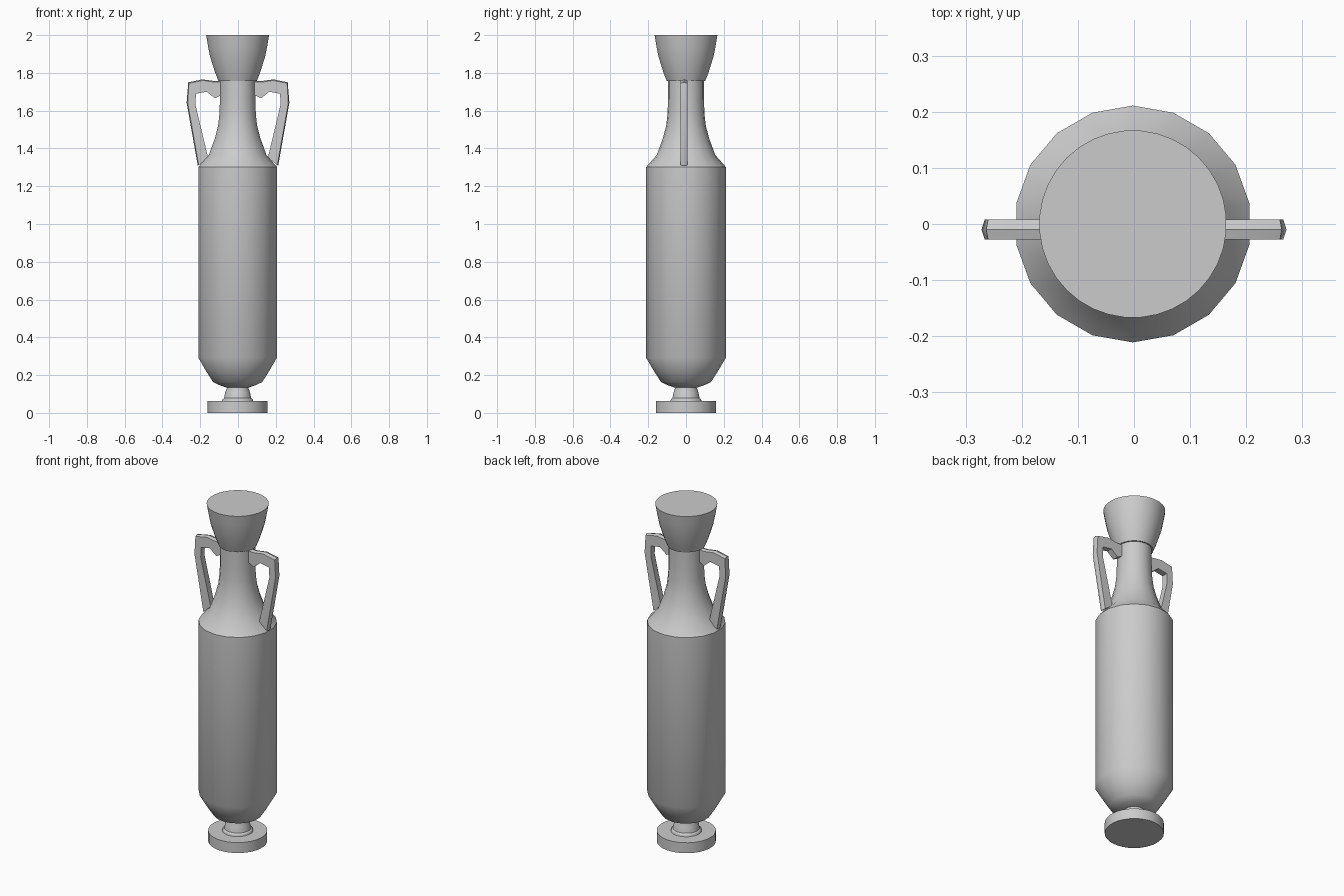
import bpy, bmesh, math
from mathutils import Vector

if "Cube" in bpy.data.objects:
    bpy.data.objects.remove(bpy.data.objects["Cube"])

CENTRE_X = -0.002


def finish(name, bm, angle):
    bmesh.ops.recalc_face_normals(bm, faces=bm.faces)
    mesh = bpy.data.meshes.new(name)
    bm.to_mesh(mesh)
    bm.free()
    obj = bpy.data.objects.new(name, mesh)
    bpy.context.collection.objects.link(obj)
    bpy.ops.object.select_all(action='DESELECT')
    obj.select_set(True)
    bpy.context.view_layer.objects.active = obj
    bpy.ops.object.shade_smooth_by_angle(angle=math.radians(angle))
    return obj


def skin(bm, rings):
    n = len(rings[0])
    for a, b in zip(rings, rings[1:]):
        for i in range(n):
            j = (i + 1) % n
            bm.faces.new((a[i], a[j], b[j], b[i]))
    bm.faces.new(rings[0])
    bm.faces.new(rings[-1])


def lathe(name, profile, sides, angle=32):
    bm = bmesh.new()
    rings = []
    for r, z in profile:
        rings.append([bm.verts.new((CENTRE_X + r * math.cos(math.tau * (i + 0.5) / sides),
                                    r * math.sin(math.tau * (i + 0.5) / sides), z))
                      for i in range(sides)])
    skin(bm, rings)
    return finish(name, bm, angle)


# Round foot and short stem
lathe("foot", [(0.159, 0), (0.159, 0.062)], 32)
lathe("stem", [(0.084, 0.06), (0.080, 0.072), (0.072, 0.078), (0.066, 0.11),
               (0.056, 0.135), (0.056, 0.15)], 28)

# Tall body, shoulder and neck
lathe("body", [(0.06, 0.134), (0.095, 0.146), (0.132, 0.163), (0.17, 0.222), (0.211, 0.292),
               (0.211, 1.302), (0.155, 1.365), (0.122, 1.455), (0.105, 1.52),
               (0.098, 1.58), (0.095, 1.66), (0.095, 1.77)], 18, 40)

# Flared mouth with a closed flat top
lathe("mouth", [(0.102, 1.757), (0.119, 1.80), (0.146, 1.885), (0.157, 1.94), (0.167, 2.0)], 36)

# Handles: outer and inner rails with a slightly ridged outer side
outer = [(0.085, 1.752), (0.125, 1.751), (0.186, 1.760), (0.260, 1.745), (0.266, 1.64), (0.208, 1.312)]
inner = [(0.085, 1.685), (0.122, 1.665), (0.165, 1.70), (0.223, 1.69), (0.225, 1.63), (0.158, 1.350)]


def handle(name, side):
    bm = bmesh.new()
    rings = []
    for (xo, zo), (xi, zi) in zip(outer, inner):
        out = Vector((xo - xi, zo - zi)).normalized() * 0.006
        section = [(xi, -0.028, zi), (xo, -0.028, zo), (xo + out.x, -0.01, zo + out.y),
                   (xo, 0.008, zo), (xi, 0.008, zi)]
        rings.append([bm.verts.new((side * x, y, z)) for x, y, z in section])
    skin(bm, rings)
    return finish(name, bm, 30)


handle("right_handle", 1)
handle("left_handle", -1)
